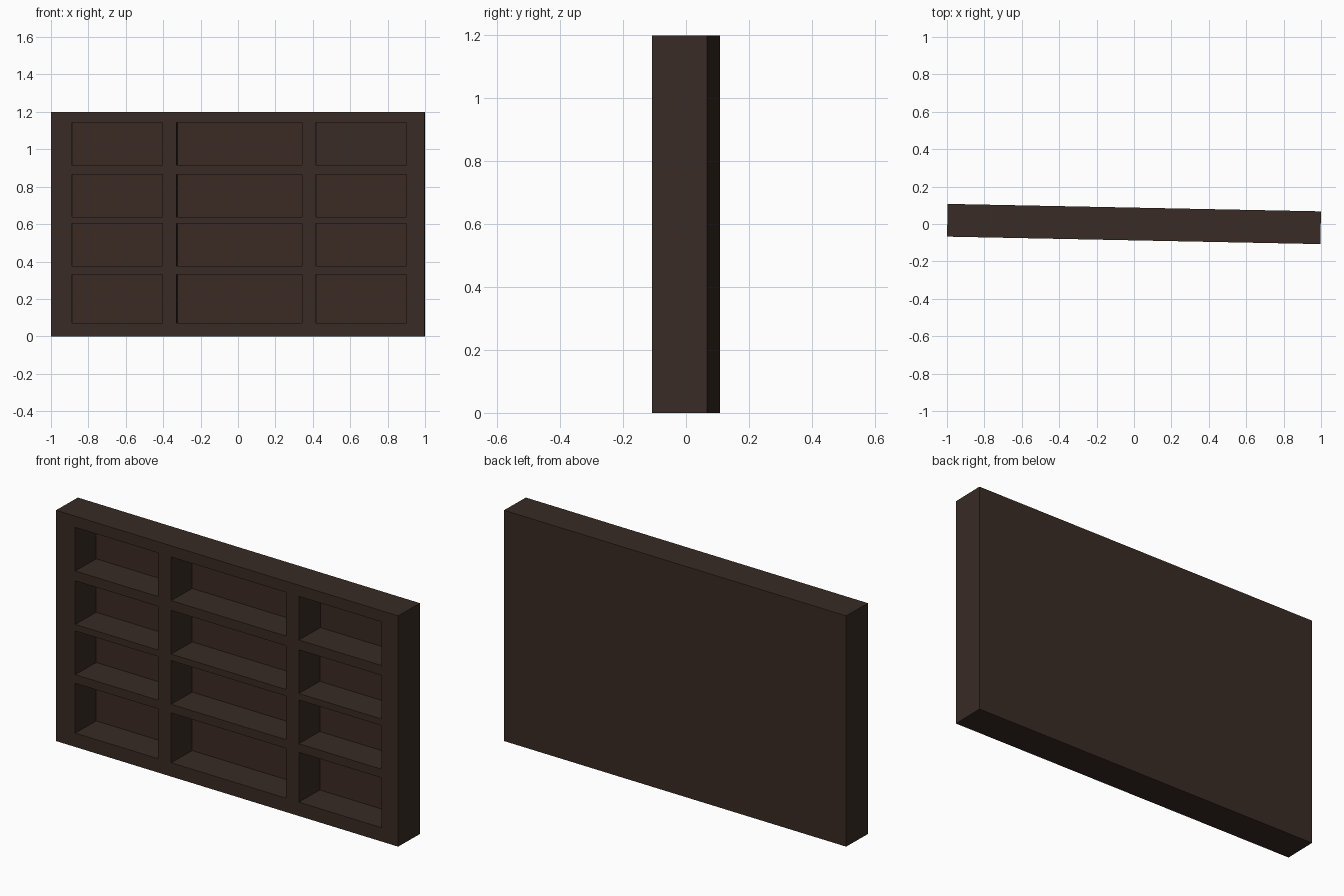
import bpy, bmesh, math

if "Cube" in bpy.data.objects:
    bpy.data.objects.remove(bpy.data.objects["Cube"])

W, T, H = 1.9964, 0.175, 1.2          # width, depth, height
TILT = -0.02                          # slight turn about z
BACK_INSIDE = T / 2 - 0.003           # inner side of the thin back
XS = [-W / 2, -0.886, -0.402, -0.326, 0.345, 0.419, 0.902, W / 2]
ZS = [0, 0.072, 0.331, 0.376, 0.603, 0.637, 0.864, 0.915, 1.142, H]


def material(name, color):
    m = bpy.data.materials.new(name)
    m.diffuse_color = (*color, 1)
    m.use_nodes = True
    m.node_tree.nodes["Principled BSDF"].inputs["Base Color"].default_value = m.diffuse_color
    return m


def finish(name, bm, mat):
    bmesh.ops.remove_doubles(bm, verts=bm.verts, dist=1e-5)
    bmesh.ops.recalc_face_normals(bm, faces=bm.faces)
    me = bpy.data.meshes.new(name)
    bm.to_mesh(me)
    bm.free()
    ob = bpy.data.objects.new(name, me)
    ob.rotation_euler.z = TILT
    ob.data.materials.append(mat)
    bpy.context.collection.objects.link(ob)
    return ob


def quad(bm, pts):
    return bm.faces.new([bm.verts.new(p) for p in pts])


def rect(bm, x0, x1, z0, z1, y):
    return quad(bm, [(x0, y, z0), (x1, y, z0), (x1, y, z1), (x0, y, z1)])


wood = material("dark_wood", (0.040, 0.024, 0.018))
lining = material("panel_wood", (0.044, 0.023, 0.016))

# Shelf carcass: front grid with pockets, closed by sides and back
bm = bmesh.new()
cells = []
for i in range(len(XS) - 1):
    for k in range(len(ZS) - 1):
        x0, x1, z0, z1 = XS[i], XS[i + 1], ZS[k], ZS[k + 1]
        rect(bm, x0, x1, z0, z1, T / 2)
        if i % 2 and k % 2:
            cells.append((x0, x1, z0, z1))
            rect(bm, x0, x1, z0, z1, BACK_INSIDE)
            for z in (z0, z1):
                quad(bm, [(x0, -T / 2, z), (x1, -T / 2, z), (x1, BACK_INSIDE, z), (x0, BACK_INSIDE, z)])
            for x in (x0, x1):
                quad(bm, [(x, -T / 2, z0), (x, -T / 2, z1), (x, BACK_INSIDE, z1), (x, BACK_INSIDE, z0)])
        else:
            rect(bm, x0, x1, z0, z1, -T / 2)
for x in (XS[0], XS[-1]):
    for z0, z1 in zip(ZS, ZS[1:]):
        quad(bm, [(x, -T / 2, z0), (x, T / 2, z0), (x, T / 2, z1), (x, -T / 2, z1)])
for z in (ZS[0], ZS[-1]):
    for x0, x1 in zip(XS, XS[1:]):
        quad(bm, [(x0, -T / 2, z), (x1, -T / 2, z), (x1, T / 2, z), (x0, T / 2, z)])
finish("shelf_frame", bm, wood)

# Thin lining at the back of every compartment but the top right one
for n, (x0, x1, z0, z1) in enumerate(cells[:-1]):
    bm = bmesh.new()
    rect(bm, x0, x1, z0, z1, BACK_INSIDE - 0.004)
    ob = finish(f"back_panel_{n + 1}", bm, lining)
    if ob.data.polygons[0].normal.y > 0:
        ob.data.flip_normals()
